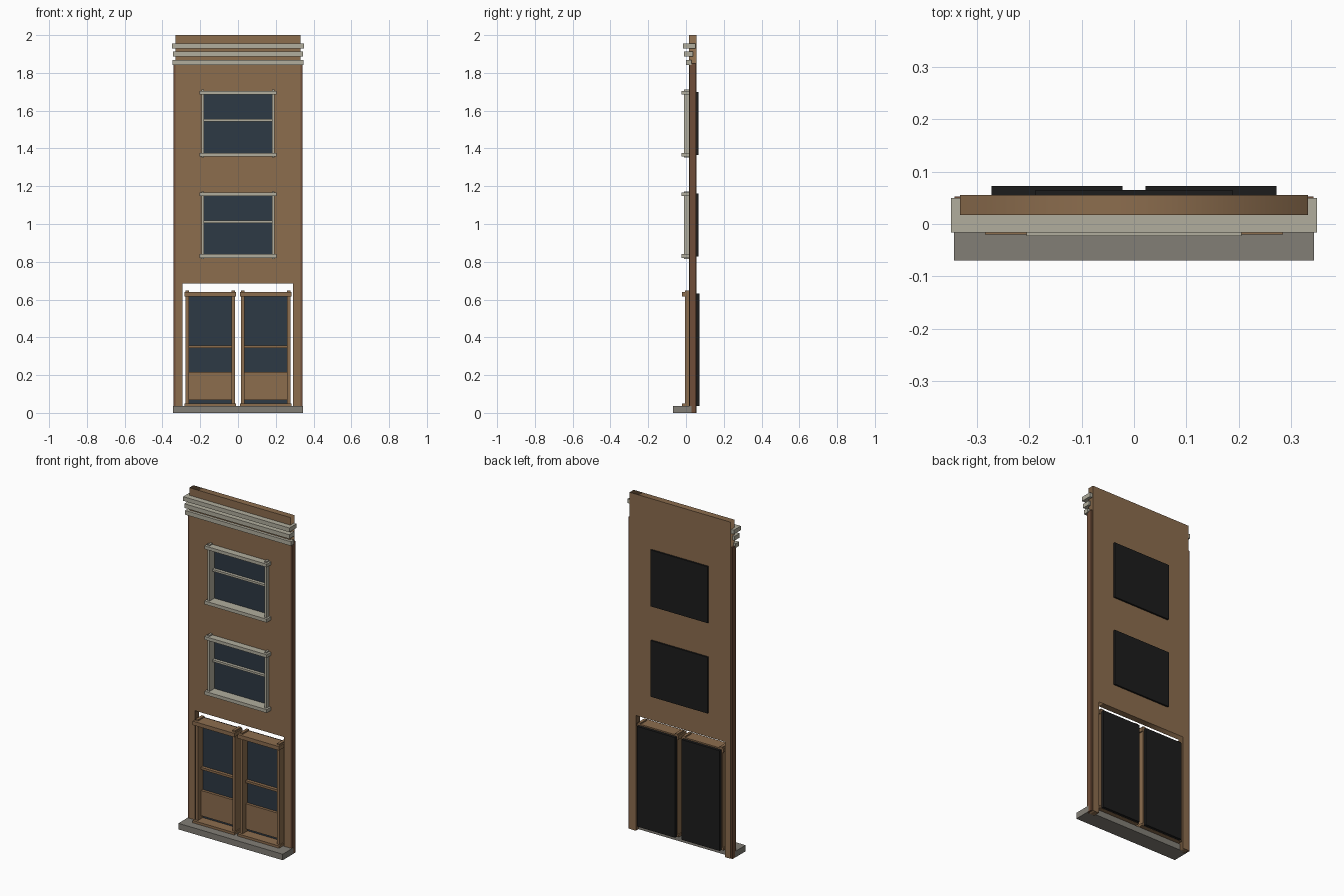
import bpy

if "Cube" in bpy.data.objects:
    bpy.data.objects.remove(bpy.data.objects["Cube"])


def material(name, r, g, b):
    m = bpy.data.materials.new(name)
    m.diffuse_color = (r, g, b, 1)
    m.use_nodes = True
    m.node_tree.nodes["Principled BSDF"].inputs["Base Color"].default_value = m.diffuse_color
    return m


BROWN = material("brown wall", 0.262, 0.153, 0.076)
TRIM = material("dark brown edge", 0.16, 0.075, 0.04)
STONE = material("pale stone", 0.44, 0.42, 0.34)
GREY = material("grey step", 0.223, 0.209, 0.181)
GLASS = material("slate glass", 0.026, 0.041, 0.058)
BLACK = material("black backing", 0.0116, 0.0116, 0.0116)


def box(name, x, y, z, mat):
    """Box from three (low, high) ranges."""
    bpy.ops.mesh.primitive_cube_add(
        size=1, location=[(r[0] + r[1]) / 2 for r in (x, y, z)])
    ob = bpy.context.object
    ob.name = name
    ob.scale = [r[1] - r[0] for r in (x, y, z)]
    bpy.ops.object.transform_apply(location=False, rotation=False, scale=True)
    ob.data.materials.append(mat)
    return ob


def rect(x, z):
    return [(x[0], z[0]), (x[1], z[0]), (x[1], z[1]), (x[0], z[1])]


WINDOWS = [(0.82, 1.166), (1.357, 1.704)]   # bottom of sill, top of head

# Wall: outline with the door opening as a notch and the windows as holes
outline = [(-0.332, 0), (-0.294, 0), (-0.294, 0.685), (0.291, 0.685),
           (0.291, 0), (0.332, 0), (0.332, 2), (-0.332, 2)]
curve = bpy.data.curves.new("wall", "CURVE")
curve.dimensions = "2D"
curve.fill_mode = "BOTH"
curve.extrude = 0.019
loops = [outline] + [rect((-0.185, 0.185), (a + 0.012, b - 0.012))
                     for a, b in WINDOWS]
for loop in loops:
    s = curve.splines.new("POLY")
    s.points.add(len(loop) - 1)
    for p, (px, pz) in zip(s.points, loop):
        p.co = (px, pz, 0, 1)
    s.use_cyclic_u = True
wall = bpy.data.objects.new("wall", curve)
bpy.context.collection.objects.link(wall)
wall.rotation_euler = (1.5707963, 0, 0)
wall.location.y = 0.036
curve.materials.append(BROWN)
bpy.ops.object.select_all(action="DESELECT")
wall.select_set(True)
bpy.context.view_layer.objects.active = wall
bpy.ops.object.convert(target="MESH")

# Edge strips along both sides of the wall
for side, x in (("left", (-0.342, -0.332)), ("right", (0.332, 0.342))):
    box(side + "_edge_strip", x, (0.018, 0.052), (0, 1.85), TRIM)

# Step and cornice
box("step", (-0.343, 0.343), (-0.07, 0.03), (0, 0.036), GREY)
for i, (w, y, z) in enumerate([(0.348, (0.0, 0.03), 1.842),
                               (0.345, (-0.011, 0.036), 1.887),
                               (0.349, (-0.016, 0.05), 1.93)]):
    box(f"cornice_{i + 1}", (-w, w), y, (z, z + 0.025), STONE)

# Windows
for i, (a, b) in enumerate(WINDOWS):
    n = f"window_{i + 1}_"
    box(n + "sill", (-0.205, 0.205), (-0.023, 0.045), (a, a + 0.02), STONE)
    box(n + "head", (-0.205, 0.205), (-0.023, 0.045), (b - 0.019, b), STONE)
    for side, x in (("left", (-0.193, -0.18)), ("right", (0.18, 0.193))):
        box(n + side + "_jamb", x, (-0.01, 0.045), (a - 0.006, b + 0.007), STONE)
    mid = (a + b) / 2 + 0.019
    box(n + "rail", (-0.18, 0.18), (0.018, 0.041), (mid - 0.006, mid + 0.006), STONE)
    box(n + "glass", (-0.18, 0.18), (0.036, 0.041), (a + 0.02, b - 0.019), GLASS)
    box(n + "backing", (-0.188, 0.188), (0.041, 0.065), (a + 0.008, b - 0.004), BLACK)

# Doors
for side, c in (("left", -0.147), ("right", 0.147)):
    n = side + "_door_"
    box(n + "head", (c - 0.137, c + 0.137), (-0.02, 0.055), (0.617, 0.64), BROWN)
    box(n + "threshold", (c - 0.137, c + 0.137), (-0.02, 0.055), (0.036, 0.05), BROWN)
    for k, x in (("left", (c - 0.13, c - 0.113)), ("right", (c + 0.113, c + 0.13))):
        box(n + k + "_stile", x, (-0.005, 0.055), (0.036, 0.648), BROWN)
    box(n + "rail", (c - 0.113, c + 0.113), (0.022, 0.046), (0.343, 0.356), BROWN)
    box(n + "panel", (c - 0.113, c + 0.113), (0.025, 0.046), (0.067, 0.217), BROWN)
    box(n + "glass", (c - 0.113, c + 0.113), (0.041, 0.046), (0.05, 0.617), GLASS)
    box(n + "backing", (c - 0.125, c + 0.125), (0.046, 0.072), (0.037, 0.632), BLACK)
